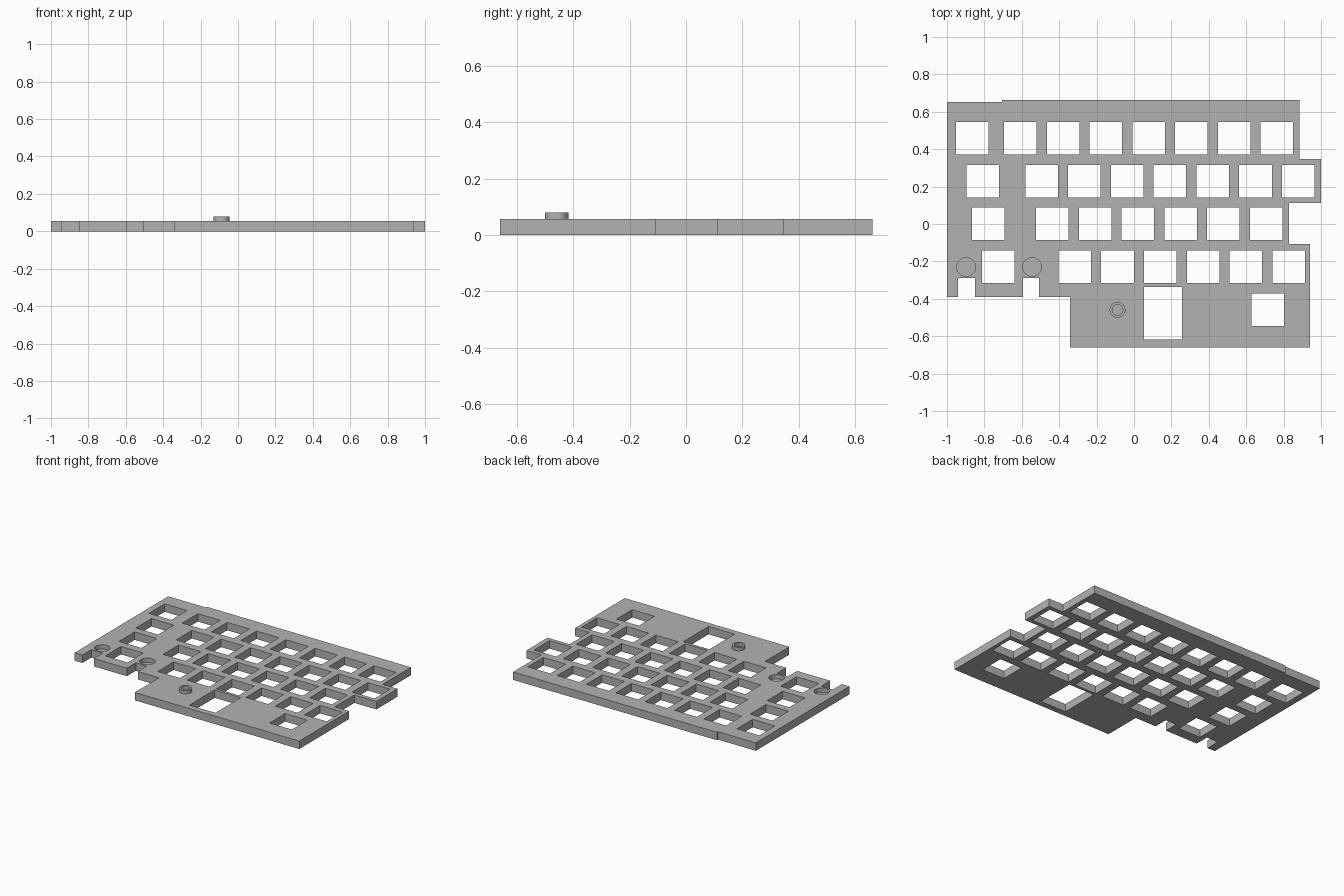
import bpy, bmesh
from mathutils import Matrix

cube = bpy.data.objects.get("Cube")
if cube:
    bpy.data.objects.remove(cube, do_unlink=True)

TOP = 0.056      # plate thickness
PITCH = 0.2287   # key spacing
KEY = 0.174      # key opening size

grey = bpy.data.materials.new("plain grey")
grey.use_nodes = True
colour = (0.45, 0.45, 0.45, 1)
grey.diffuse_color = colour
grey.node_tree.nodes["Principled BSDF"].inputs["Base Color"].default_value = colour


def make_object(name, bm):
    mesh = bpy.data.meshes.new(name)
    bmesh.ops.recalc_face_normals(bm, faces=bm.faces)
    bm.to_mesh(mesh)
    bm.free()
    mesh.materials.append(grey)
    obj = bpy.data.objects.new(name, mesh)
    bpy.context.collection.objects.link(obj)
    return obj


def add_box(bm, x, y, w, d):
    """Box that passes right through the plate."""
    bmesh.ops.create_cube(bm, size=1, matrix=Matrix.Translation((x, y, TOP / 2))
                          @ Matrix.Diagonal((w, d, 0.2, 1)))


def add_cylinder(bm, x, y, r, bottom, top):
    bmesh.ops.create_cone(bm, cap_ends=True, segments=48, radius1=r, radius2=r,
                          depth=top - bottom,
                          matrix=Matrix.Translation((x, y, (bottom + top) / 2)))


def cut(obj, cutter):
    mod = obj.modifiers.new("cut", 'BOOLEAN')
    mod.operation = 'DIFFERENCE'
    mod.solver = 'EXACT'
    mod.object = cutter
    bpy.context.view_layer.objects.active = obj
    bpy.ops.object.modifier_apply(modifier=mod.name)
    bpy.data.objects.remove(cutter, do_unlink=True)


# Plate outline with the two front notches
outline = [(-1, 0.651), (-0.705, 0.651), (-0.705, 0.662), (0.884, 0.662),
           (0.884, 0.347), (1, 0.347), (1, 0.112), (0.828, 0.112),
           (0.828, -0.107), (0.94, -0.107), (0.94, -0.66), (-0.342, -0.66),
           (-0.342, -0.39), (-0.507, -0.39), (-0.507, -0.29), (-0.593, -0.29),
           (-0.593, -0.39), (-0.85, -0.39), (-0.85, -0.29), (-0.94, -0.29),
           (-0.94, -0.39), (-1, -0.39)]
bm = bmesh.new()
face = bm.faces.new([bm.verts.new((x, y, 0)) for x, y in outline])
walls = bmesh.ops.extrude_face_region(bm, geom=[face])
bmesh.ops.translate(bm, vec=(0, 0, TOP),
                    verts=[v for v in walls["geom"] if isinstance(v, bmesh.types.BMVert)])
plate = make_object("key_plate", bm)

# Key openings: row y, lone left key x, first key x, key count
bm = bmesh.new()
for y, lone, first, count in [(0.458, -0.866, -0.608, 7), (0.228, -0.808, -0.494, 7),
                              (0.001, -0.78, -0.437, 6), (-0.229, -0.726, -0.317, 6)]:
    for x in [lone] + [first + i * PITCH for i in range(count)]:
        add_box(bm, x, y, KEY, KEY)
add_box(bm, 0.714, -0.458, KEY, KEY)
add_box(bm, 0.155, -0.477, 0.203, 0.281)   # large opening
# Round blind pockets behind the notches
for x in (-0.897, -0.545):
    add_cylinder(bm, x, -0.23, 0.05, 0.025, 0.1)
cut(plate, make_object("opening_cutter", bm))

# Hollow screw boss
bm = bmesh.new()
add_cylinder(bm, -0.088, -0.459, 0.042, TOP - 0.01, 0.08)
boss = make_object("screw_boss", bm)
bm = bmesh.new()
add_cylinder(bm, -0.088, -0.459, 0.028, 0, 0.1)
cut(boss, make_object("boss_cutter", bm))

# Smooth round walls, sharp edges
for obj in (plate, boss):
    bpy.ops.object.select_all(action='DESELECT')
    obj.select_set(True)
    bpy.context.view_layer.objects.active = obj
    bpy.ops.object.shade_smooth_by_angle(angle=0.5)
